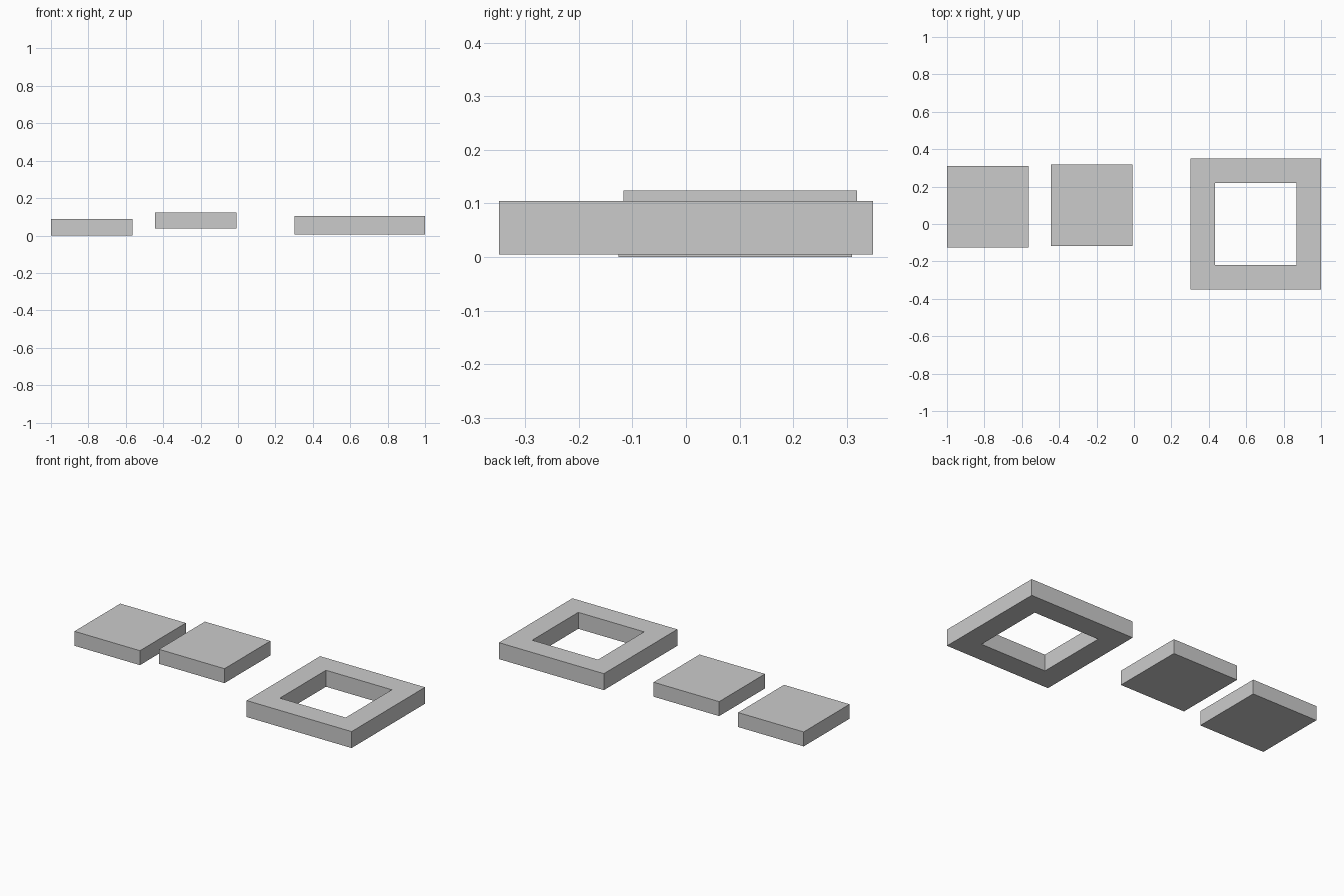
import bpy
import bmesh

if "Cube" in bpy.data.objects:
    bpy.data.objects.remove(bpy.data.objects["Cube"])


def make_object(name, bm):
    bmesh.ops.recalc_face_normals(bm, faces=bm.faces)
    mesh = bpy.data.meshes.new(name)
    bm.to_mesh(mesh)
    bm.free()
    obj = bpy.data.objects.new(name, mesh)
    bpy.context.collection.objects.link(obj)
    return obj


def square(bm, cx, cy, half, z):
    corners = [(-1, -1), (1, -1), (1, 1), (-1, 1)]
    return [bm.verts.new((cx + sx * half, cy + sy * half, z)) for sx, sy in corners]


def bridge(bm, a, b):
    for i in range(4):
        j = (i + 1) % 4
        bm.faces.new((a[i], a[j], b[j], b[i]))


def slab(name, cx, cy, half, z0, z1):
    bm = bmesh.new()
    low, high = square(bm, cx, cy, half, z0), square(bm, cx, cy, half, z1)
    bm.faces.new(low)
    bm.faces.new(high)
    bridge(bm, low, high)
    return make_object(name, bm)


def frame(name, cx, cy, outer, inner, z0, z1):
    # Rectangular section swept around the square: four closed loops
    bm = bmesh.new()
    loops = [square(bm, cx, cy, h, z)
             for h, z in ((outer, z0), (outer, z1), (inner, z1), (inner, z0))]
    for i in range(4):
        bridge(bm, loops[i], loops[(i + 1) % 4])
    return make_object(name, bm)


# Two loose square slabs, sized to fit the opening
slab("left_slab", -0.782, 0.092, 0.218, 0.0, 0.087)
slab("middle_slab", -0.226, 0.101, 0.218, 0.037, 0.124)

# Square frame with an open centre
frame("square_frame", 0.651, 0.0, 0.349, 0.219, 0.005, 0.104)
